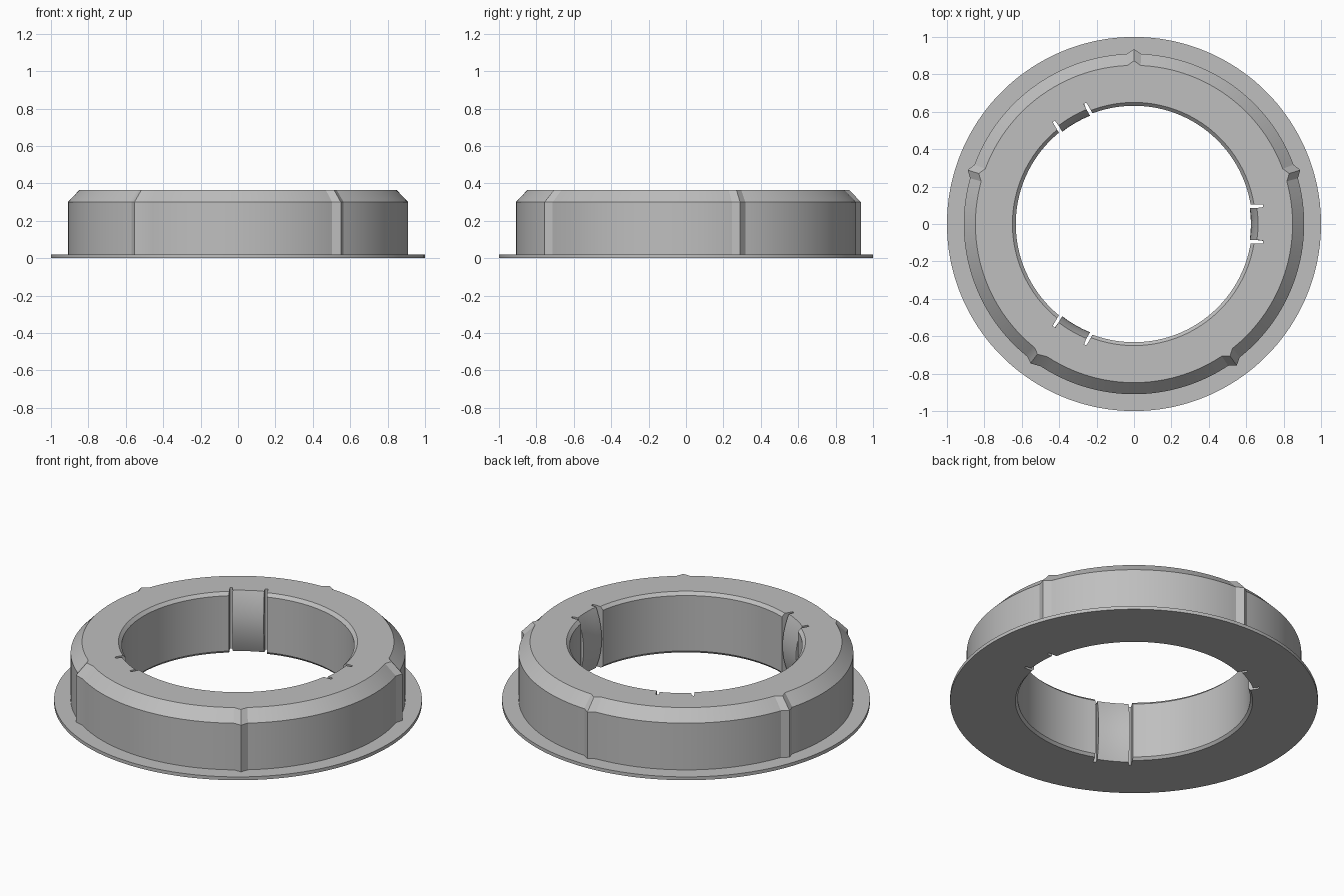
import bpy, bmesh, math

if "Cube" in bpy.data.objects:
    bpy.data.objects.remove(bpy.data.objects["Cube"])

RIBS = [18 + 72 * k for k in range(5)]
PADS = [0, 120, 240]
LEVELS = [0.365, 0.347, 0.31, 0.265, 0.22, 0.1825, 0.145, 0.10, 0.055, 0.015, 0.0]


def diff(a, b):
    return (a - b + 180) % 360 - 180


def bore(z):
    # straight bore with a small chamfer at both ends
    return 0.65 if z > 0.36 else 0.645 if z < 0.001 else 0.632


def pad(z):
    # spring pad bulging inward at mid height
    return 0.625 + 0.038 * ((z - 0.1825) / 0.1825) ** 2


def column(angle, inner):
    """Closed section: flange, wall, chamfer, then the inner points."""
    d = min(abs(diff(angle, r)) for r in RIBS)
    r = 0.91 + 0.025 * max(0, 1 - d / 2.4)
    a = math.radians(angle)
    outer = [(1, 0), (1, 0.02), (r, 0.02), (r, 0.30), (r - 0.062, 0.365)]
    return [(q * math.cos(a), q * math.sin(a), z) for q, z in outer] + inner


def local(base, y, radius=None, x=None):
    """Inner points at sideways offset y in the frame of one pad."""
    b = math.radians(base)
    pts = []
    for z in LEVELS:
        u = x if x else math.sqrt(radius(z) ** 2 - y * y)
        pts.append((u * math.cos(b) - y * math.sin(b), u * math.sin(b) + y * math.cos(b), z))
    return pts


columns = []
# plain and ribbed sections
for a in range(0, 360, 2):
    if min(abs(diff(a, p)) for p in PADS) <= 10:
        continue
    ang = a
    for r in RIBS:
        if abs(diff(a, r)) == 2:
            ang = r + math.copysign(2.4, diff(a, r))
    columns.append((ang, column(ang, local(ang, 0, bore))))
# three spring pads, each between two slits
for p in PADS:
    for s in (-1, 1):
        for da, y, rad, x in ((9.6, 0.104, bore, None), (8.8, 0.104, None, 0.69),
                              (7.4, 0.086, None, 0.69), (6.6, 0.086, pad, None),
                              (3.3, 0.043, pad, None)):
            columns.append(((p + s * da) % 360, column(p + s * da, local(p, s * y, rad, x))))
    columns.append((p, column(p, local(p, 0, pad))))
columns.sort(key=lambda c: c[0])

# bridge neighbouring sections into a closed ring
bm = bmesh.new()
loops = [[bm.verts.new(v) for v in c[1]] for c in columns]
n = len(loops[0])
for i, lo in enumerate(loops):
    nxt = loops[(i + 1) % len(loops)]
    for j in range(n):
        k = (j + 1) % n
        bm.faces.new((lo[j], nxt[j], nxt[k], lo[k]))
bmesh.ops.recalc_face_normals(bm, faces=bm.faces)
mesh = bpy.data.meshes.new("adapter_ring")
bm.to_mesh(mesh)
bm.free()

ring = bpy.data.objects.new("adapter_ring", mesh)
bpy.context.collection.objects.link(ring)
grey = bpy.data.materials.new("plain grey")
grey.diffuse_color = (0.52, 0.52, 0.52, 1)
grey.use_nodes = True
grey.node_tree.nodes["Principled BSDF"].inputs["Base Color"].default_value = grey.diffuse_color
mesh.materials.append(grey)
bpy.context.view_layer.objects.active = ring
ring.select_set(True)
bpy.ops.object.shade_smooth_by_angle(angle=math.radians(20))
